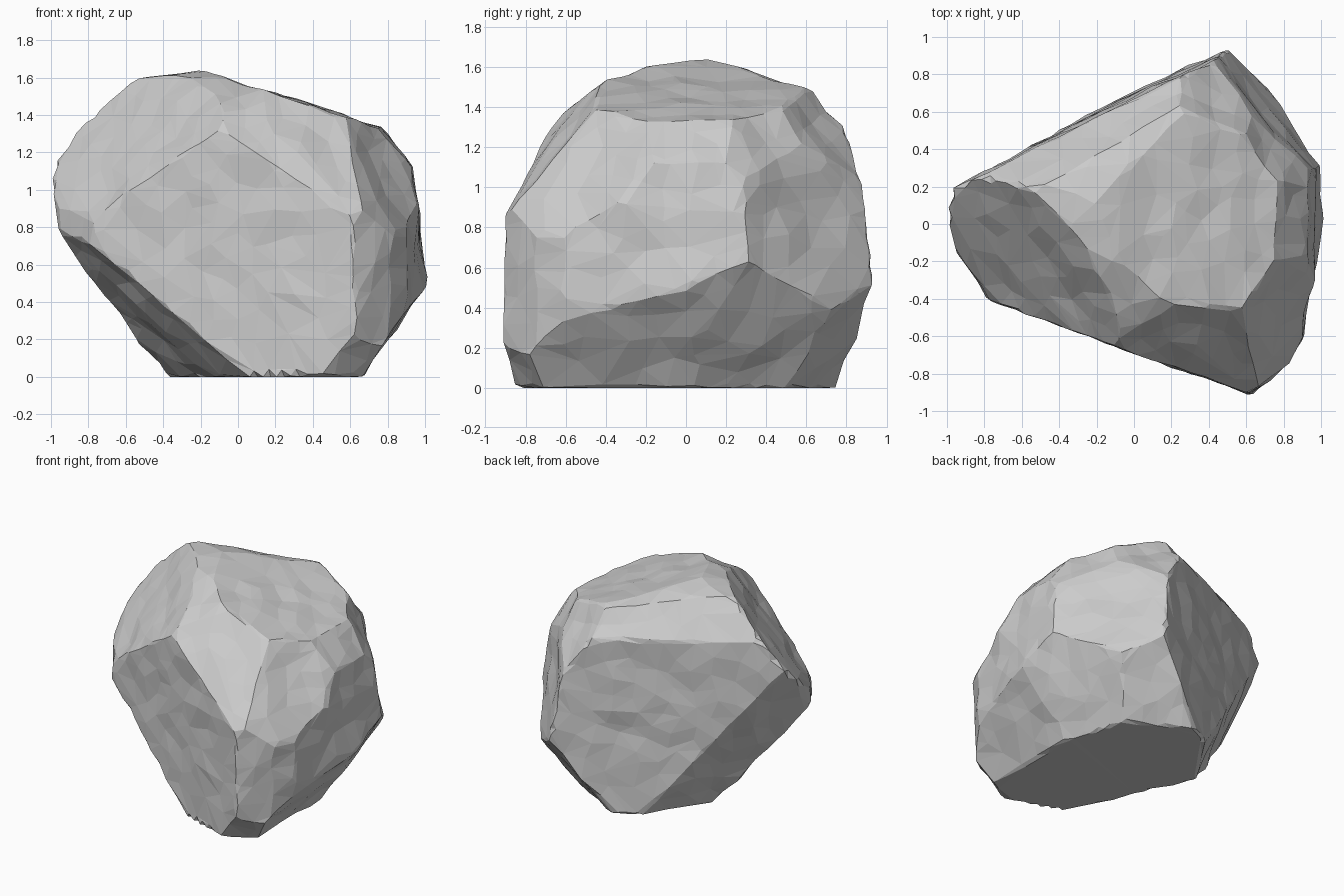
import bpy
import bmesh
from mathutils import Vector, noise

if "Cube" in bpy.data.objects:
    bpy.data.objects.remove(bpy.data.objects["Cube"], do_unlink=True)

CENTRE = Vector((0.12, 0.0, 0.75))

# Chiselled facets of the boulder: (outward normal, a point on the facet)
side_facets = [
    ((-.34, -.94, 0), (.57, -.89, .5)),       # broad front
    ((-.44, .9, .03), (.42, .89, .7)),        # broad back
    ((.98, 0, .15), (1, 0, .6)),              # right middle
    ((.98, -.17, 0), (.96, -.25, .6)),
    ((.87, -.5, 0), (.9, -.6, .6)),           # front right corner
    ((.62, -.78, 0), (.61, -.91, .6)),
    ((.75, .63, .18), (.56, .81, .72)),       # back right corner
    ((-.98, -.2, 0), (-1, .05, .9)),          # nose
    ((-.8, -.6, .1), (-.85, -.3, .8)),
]
crown_facets = [
    ((.15, -.75, .64), (0, -.64, 1.31)),      # front shoulder
    ((0, -.6, .8), (0, -.42, 1.51)),
    ((-.1, -.4, .9), (0, -.5, 1.47)),         # front of the summit
    ((0, -.15, 1), (-.16, .1, 1.64)),         # summit
    ((0, .3, .95), (-.3, .44, 1.54)),         # back of the summit
    ((-.32, .72, .6), (0, .75, 1.21)),        # back shoulder
    ((.3, 0, .95), (.3, 0, 1.48)),            # right slope
    ((.2, .3, .93), (.4, .6, 1.46)),          # back right slope
    ((.47, .67, .58), (.33, .88, 1.12)),
    ((.8, 0, .6), (.86, 0, 1.2)),             # right shoulder
    ((.75, -.43, .49), (.94, -.28, .98)),     # front right shoulder
    ((.75, .43, .49), (.94, .22, 1.07)),      # back right shoulder
    ((-.6, -.52, .6), (-.62, .12, 1.46)),     # nose shoulder
    ((-.15, 0, 1), (-.5, .25, 1.6)),
]
under_facets = [
    ((-.88, -.41, -.87), (.05, -.69, 0)),     # undercut, front part
    ((-.84, .55, -.42), (-.385, .2, 0)),      # undercut, back part
    ((.82, 0, -.57), (.85, 0, .27)),          # right underside
    ((.81, .25, -.53), (.64, .56, .2)),       # back right underside
    ((.4, .75, -.6), (.36, .6, 0)),           # back underside
    ((.35, -.75, -.55), (.6, -.9, .2)),       # front underside
    ((0, 0, -1), (0, 0, 0)),                  # resting face
]
planes = []
for normal, point in side_facets + crown_facets + under_facets:
    n = Vector(normal).normalized()
    planes.append((n, n.dot(Vector(point) - CENTRE)))


def surface_point(direction):
    """Nearest facet along a direction, roughened except on the base."""
    reach = min(d / n.dot(direction) for n, d in planes if n.dot(direction) > 0.01)
    p = CENTRE + direction * reach
    if p.z > 0.001:
        rough = 0.02 * noise.noise(p * 5) + 0.01 * noise.noise(p * 2.3)
        p += direction * rough
    p.z = max(p.z, 0)
    return p


# Boulder: a fine ball pushed onto the chiselled planes
bm = bmesh.new()
bmesh.ops.create_icosphere(bm, subdivisions=6, radius=1)
for v in bm.verts:
    v.co = surface_point(v.co.normalized())
bmesh.ops.recalc_face_normals(bm, faces=bm.faces)
mesh = bpy.data.meshes.new("boulder")
bm.to_mesh(mesh)
bm.free()

stone = bpy.data.materials.new("grey_stone")
stone.use_nodes = True
colour = (0.6, 0.6, 0.6, 1)
stone.diffuse_color = colour
stone.node_tree.nodes["Principled BSDF"].inputs["Base Color"].default_value = colour
mesh.materials.append(stone)

boulder = bpy.data.objects.new("boulder", mesh)
bpy.context.scene.collection.objects.link(boulder)

# Reduce to coarse flat facets that follow the creases
facets = boulder.modifiers.new("coarse_facets", "DECIMATE")
facets.ratio = 0.07
